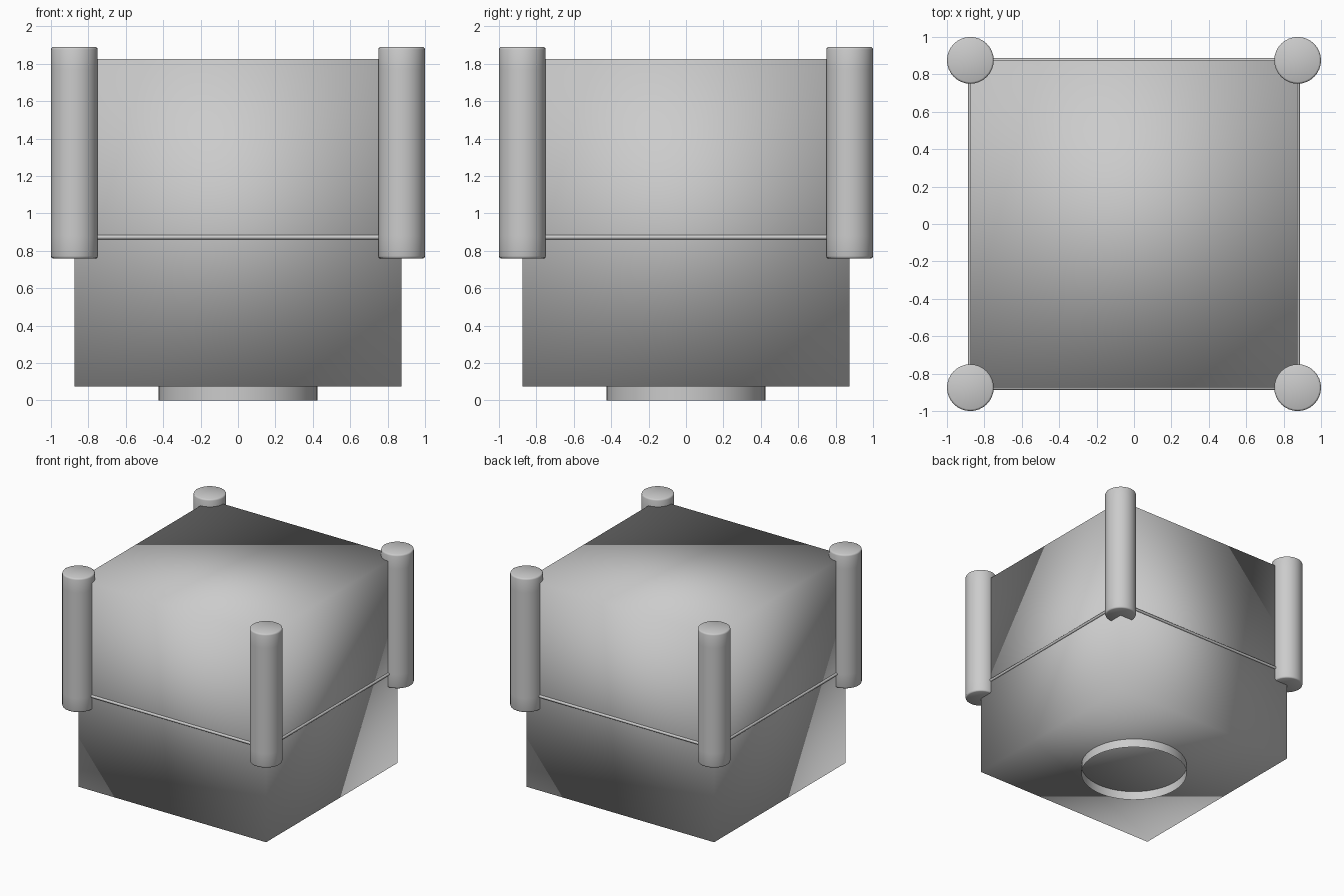
import bpy, bmesh
from math import cos, sin, pi, radians

if "Cube" in bpy.data.objects:
    bpy.data.objects.remove(bpy.data.objects["Cube"])

H = 0.875            # half width of the cube, also post and rail offset
BASE = 0.076         # height of the foot ring


def finish(bm, name, smooth=True):
    bmesh.ops.recalc_face_normals(bm, faces=bm.faces)
    mesh = bpy.data.meshes.new(name)
    bm.to_mesh(mesh)
    bm.free()
    for p in mesh.polygons:
        p.use_smooth = smooth
    ob = bpy.data.objects.new(name, mesh)
    bpy.context.collection.objects.link(ob)
    return ob


def lathe(bm, profile, cx, cy, segs=32):
    """Revolve (radius, z) points about a vertical axis and cap both ends."""
    rings = [[bm.verts.new((cx + r * cos(2 * pi * i / segs),
                            cy + r * sin(2 * pi * i / segs), z))
              for i in range(segs)] for r, z in profile]
    for a, b in zip(rings, rings[1:]):
        for i in range(segs):
            j = (i + 1) % segs
            bm.faces.new((a[i], a[j], b[j], b[i]))
    bm.faces.new(rings[0][::-1])
    bm.faces.new(rings[-1])


# Main cube, smooth shaded across its edges
bm = bmesh.new()
bmesh.ops.create_cube(bm, size=2 * H)
bmesh.ops.translate(bm, verts=bm.verts, vec=(0, 0, BASE + H))
finish(bm, "cube_body")

# Upright corner posts with softened ends
post = [(0.115, 0.759), (0.122, 0.763), (0.125, 0.772), (0.125, 0.88),
        (0.125, 1.77), (0.125, 1.876), (0.122, 1.885), (0.115, 1.889)]
for sx, sy, name in ((-1, -1, "front_left"), (1, -1, "front_right"),
                     (-1, 1, "back_left"), (1, 1, "back_right")):
    bm = bmesh.new()
    lathe(bm, post, sx * H, sy * H)
    finish(bm, name + "_post")

# Thin rails running between the posts
for i, name in enumerate(("right", "back", "left", "front")):
    a = i * pi / 2
    bpy.ops.mesh.primitive_cylinder_add(
        vertices=12, radius=0.012, depth=2 * H,
        location=(H * cos(a), H * sin(a), 0.873), rotation=(pi / 2, 0, a))
    rail = bpy.context.object
    rail.name = name + "_rail"
    bpy.ops.object.shade_smooth_by_angle(angle=radians(40))

# Open foot ring under the cube
bpy.ops.mesh.primitive_cylinder_add(vertices=48, radius=0.425, depth=BASE,
                                    end_fill_type='NOTHING',
                                    location=(0, 0, BASE / 2))
ring = bpy.context.object
ring.name = "foot_ring"
bpy.ops.object.shade_smooth_by_angle(angle=radians(40))
